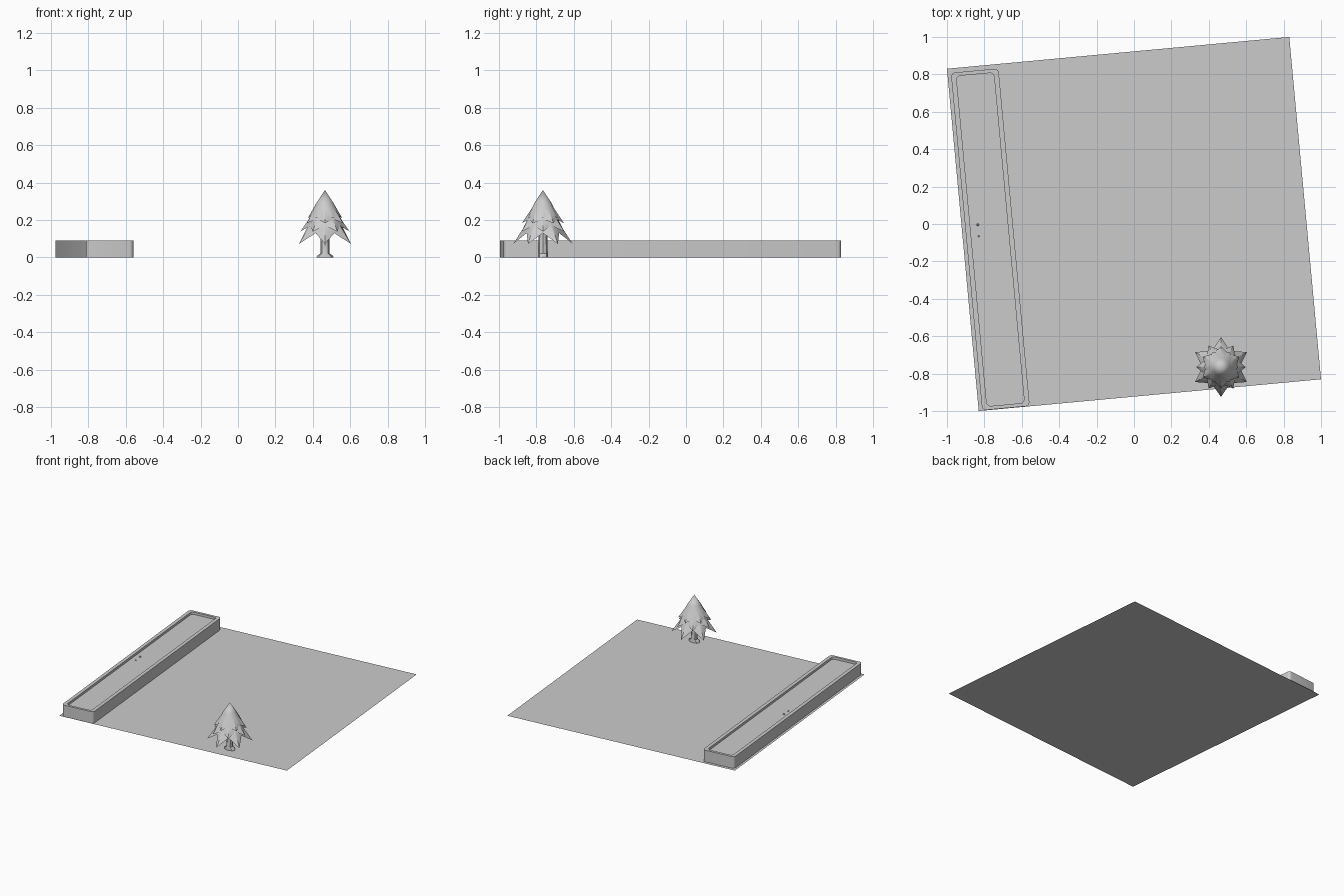
import bpy, bmesh
from math import sin, cos, pi, radians
from mathutils import Matrix

if "Cube" in bpy.data.objects:
    bpy.data.objects.remove(bpy.data.objects["Cube"])

ROT = Matrix.Rotation(radians(5.3), 4, 'Z')


def finish(name, bm, matrix=None, smooth=None):
    bmesh.ops.recalc_face_normals(bm, faces=bm.faces)
    me = bpy.data.meshes.new(name)
    bm.to_mesh(me)
    bm.free()
    if matrix:
        me.transform(matrix)
    ob = bpy.data.objects.new(name, me)
    bpy.context.collection.objects.link(ob)
    if smooth:
        bpy.context.view_layer.objects.active = ob
        ob.select_set(True)
        bpy.ops.object.shade_smooth_by_angle(angle=radians(smooth))
        ob.select_set(False)
    return ob


def rounded_loop(bm, x0, x1, y0, y1, r, z, steps=5):
    loop = []
    corners = [(x1 - r, y1 - r), (x0 + r, y1 - r), (x0 + r, y0 + r), (x1 - r, y0 + r)]
    for i, (cx, cy) in enumerate(corners):
        for s in range(steps + 1):
            a = pi / 2 * (i + s / steps)
            loop.append(bm.verts.new((cx + r * cos(a), cy + r * sin(a), z)))
    return loop


def ring(bm, n, radius, z, phase=0.0):
    return [bm.verts.new((radius(i) * cos(phase + 2 * pi * i / n),
                          radius(i) * sin(phase + 2 * pi * i / n), z(i))) for i in range(n)]


def bridge(bm, a, b):
    n = len(a)
    for i in range(n):
        bm.faces.new((a[i], a[(i + 1) % n], b[(i + 1) % n], b[i]))


# lawn sheet
bm = bmesh.new()
bmesh.ops.create_grid(bm, x_segments=1, y_segments=1, size=0.919)
finish("lawn", bm, ROT)

# long planter with recessed soil bed
bm = bmesh.new()
outer = (-0.90, -0.645, -0.917, 0.895, 0.022)
inner = (-0.873, -0.672, -0.898, 0.875, 0.022)
loops = [rounded_loop(bm, *outer, 0), rounded_loop(bm, *outer, 0.09),
         rounded_loop(bm, *inner, 0.09), rounded_loop(bm, *inner, 0.072)]
for a, b in zip(loops, loops[1:]):
    bridge(bm, a, b)
bm.faces.new(loops[0])
bm.faces.new(loops[-1])
finish("planter", bm, ROT, 30)

# pebbles on the soil
for i, (x, y, r) in enumerate([(-0.835, -0.004, 0.008), (-0.83, -0.066, 0.005)]):
    bm = bmesh.new()
    bmesh.ops.create_icosphere(bm, subdivisions=1, radius=r)
    finish(f"pebble_{i}", bm, Matrix.Translation((x, y, 0.073)))

# trunk, flared sideways at the foot
TREE = Matrix.Translation((0.465, -0.765, 0))
bm = bmesh.new()
prev = None
for z, rx, ry in [(0, 0.046, 0.027), (0.008, 0.043, 0.027), (0.022, 0.024, 0.026),
                  (0.08, 0.024, 0.025), (0.2, 0.02, 0.02)]:
    cur = [bm.verts.new((rx * cos(pi / 4 * i), ry * sin(pi / 4 * i), z)) for i in range(8)]
    if prev:
        bridge(bm, prev, cur)
    else:
        bm.faces.new(cur)
    prev = cur
bm.faces.new(prev)
finish("trunk", bm, TREE, 40)

# foliage skirts with six pointed tips each, turned against one another
tiers = [  # apex z, mid radius, mid z, tip radius, tip z, valley radius, valley z, turn
    (0.30, 0.075, 0.20, 0.160, 0.072, 0.100, 0.130, 30),
    (0.32, 0.068, 0.23, 0.132, 0.138, 0.090, 0.170, 0),
    (0.34, 0.058, 0.265, 0.112, 0.183, 0.083, 0.205, 30),
    (0.36, 0.046, 0.290, 0.092, 0.210, 0.076, 0.228, 0)]
for k, (za, mr, mz, tr, tz, vr, vz, turn) in enumerate(tiers):
    bm = bmesh.new()
    ph = radians(turn)
    mid = ring(bm, 12, lambda i: mr, lambda i: mz, ph)
    hem = ring(bm, 12, lambda i: vr if i % 2 else tr, lambda i: vz if i % 2 else tz, ph)
    bridge(bm, mid, hem)
    apex = bm.verts.new((0, 0, za))
    for i in range(12):
        bm.faces.new((mid[i], mid[(i + 1) % 12], apex))
    finish(f"foliage_{k}", bm, TREE, 40)
